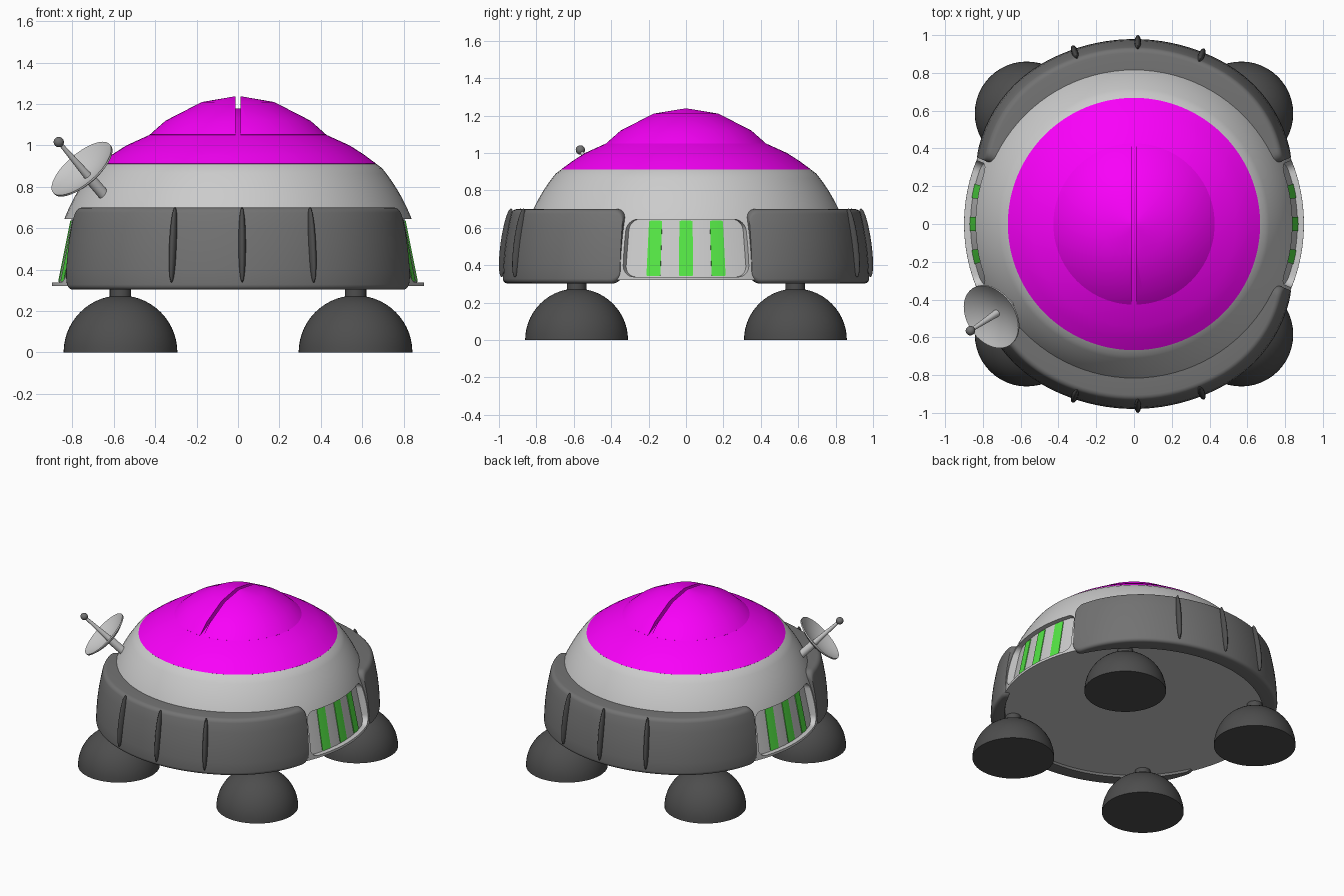
import bpy, bmesh, math
from mathutils import Matrix, Vector

if "Cube" in bpy.data.objects:
    bpy.data.objects.remove(bpy.data.objects["Cube"])

def material(name, rgb):
    m = bpy.data.materials.new(name)
    m.diffuse_color = (*rgb, 1)
    m.use_nodes = True
    m.node_tree.nodes["Principled BSDF"].inputs["Base Color"].default_value = m.diffuse_color
    return m

MAGENTA = material("magenta", (0.95, 0.0, 0.95))
GREEN = material("green", (0.09, 0.8, 0.06))
LIGHT = material("light_grey", (0.53, 0.53, 0.53))
MID = material("mid_grey", (0.17, 0.17, 0.17))
DARK = material("dark_grey", (0.075, 0.075, 0.075))

def finish(name, bm, mat=None, matrix=None, angle=35):
    bmesh.ops.remove_doubles(bm, verts=bm.verts, dist=1e-5)
    bmesh.ops.recalc_face_normals(bm, faces=bm.faces)
    me = bpy.data.meshes.new(name)
    bm.to_mesh(me)
    bm.free()
    ob = bpy.data.objects.new(name, me)
    bpy.context.collection.objects.link(ob)
    if matrix:
        ob.matrix_world = matrix
    if mat:
        me.materials.append(mat)
    smooth(ob, angle)
    return ob

def smooth(ob, angle=35):
    bpy.ops.object.select_all(action='DESELECT')
    ob.select_set(True)
    bpy.context.view_layer.objects.active = ob
    bpy.ops.object.shade_smooth_by_angle(angle=math.radians(angle))

def lathe(name, profile, mat=None, matrix=None, seg=96, angle=35):
    bm = bmesh.new()
    vs = [bm.verts.new((r, 0, z)) for r, z in profile]
    es = [bm.edges.new(p) for p in zip(vs, vs[1:])]
    bmesh.ops.spin(bm, geom=vs + es, axis=(0, 0, 1), cent=(0, 0, 0),
                   angle=2 * math.pi, steps=seg, use_merge=True)
    return finish(name, bm, mat, matrix, angle)

def panel(name, a0, a1, z0, z1, corner, rin, rout, fillet=0, n=48, mat=None):
    """Curved plate around the z axis with rounded corners (angles in degrees)."""
    bm = bmesh.new()
    loops = []
    for i in range(n + 1):
        a = a0 + (a1 - a0) * (1 - math.cos(math.pi * i / n)) / 2
        s = math.radians(min(a - a0, a1 - a)) * 0.87
        d = max(corner - s, 0)
        inset = corner - math.sqrt(max(corner ** 2 - d ** 2, 0))
        lo, hi = z0 + inset, z1 - inset
        f = min(fillet, (hi - lo) / 2)
        pts = [(rin(lo), lo)]
        steps = 5 if f else 1
        arc = [math.pi / 2 * k / 4 for k in range(steps)]
        for t in arc:
            z = lo + f * (1 - math.cos(t))
            pts.append((rout(z, a) - f * (1 - math.sin(t)), z))
        if f:
            for k in range(1, 5):
                z = lo + f + (hi - lo - 2 * f) * k / 5
                pts.append((rout(z, a), z))
        for t in reversed(arc):
            z = hi - f * (1 - math.cos(t))
            pts.append((rout(z, a) - f * (1 - math.sin(t)), z))
        pts.append((rin(hi), hi))
        c, sn = math.cos(math.radians(a)), math.sin(math.radians(a))
        loops.append([bm.verts.new((r * c, r * sn, z)) for r, z in pts])
    m = len(loops[0])
    for A, B in zip(loops, loops[1:]):
        for k in range(m):
            bm.faces.new((A[k], A[(k + 1) % m], B[(k + 1) % m], B[k]))
    bm.faces.new(loops[0])
    bm.faces.new(loops[-1])
    return finish(name, bm, mat)

def cut(ob, cutter):
    mod = ob.modifiers.new("cut", 'BOOLEAN')
    mod.operation, mod.solver, mod.object = 'DIFFERENCE', 'EXACT', cutter
    bpy.context.view_layer.objects.active = ob
    bpy.ops.object.modifier_apply(modifier=mod.name)
    bpy.data.objects.remove(cutter)
    smooth(ob)

# hemispherical hull with a flat floor
Z0, R = 0.32, 0.90
top = math.asin(0.57 / R)
hull = [(0, Z0)] + [(R * math.cos(top * i / 20), Z0 + R * math.sin(top * i / 20))
                    for i in range(21)] + [(0.667, 0.912), (0, 0.912)]
body = lathe("body", hull, LIGHT)

# recessed side windows with green stripes
floor = lambda z: 0.865 - 0.2 * (z - 0.34)
for side, mid in (("right", 0), ("left", 180)):
    cut(body, panel("window_cutter", mid - 22, mid + 22, 0.338, 0.645, 0.06,
                    floor, lambda z, a: 1.1, mat=LIGHT))
    for k in (-1, 0, 1):
        c = mid + k * 11.6
        panel(f"{side}_window_stripe", c - 2.5, c + 2.5, 0.342, 0.638, 0.005,
              lambda z: floor(z) - 0.02, lambda z, a: floor(z) + 0.005, n=8, mat=GREEN)

# front and back bumper bands, thinning toward their ends
def band_radius(z, a):
    e = min(a % 180, 180 - a % 180)
    u = min(max((e - 23) / 37, 0), 1)
    return (0.98 - 0.125 * (z - 0.3) - 0.075 * (1 - u) ** 2
            + 0.012 * math.sin(math.pi * (z - 0.3) / 0.4))

for side, a in (("back", 0), ("front", 180)):
    panel(f"{side}_band", a + 23, a + 157, 0.303, 0.70, 0.055,
          lambda z: math.sqrt(R * R - (z - Z0) ** 2) - 0.03, band_radius,
          fillet=0.025, n=72, mat=MID)

# upright ribs on the bands
for side, sy in (("front", -1), ("back", 1)):
    for x in (-0.313, 0.02, 0.357):
        y = sy * math.sqrt(0.961 ** 2 - x * x)
        bm = bmesh.new()
        bmesh.ops.create_uvsphere(bm, u_segments=20, v_segments=16, radius=1)
        finish(f"{side}_rib", bm, DARK, Matrix.Translation((x, y, 0.52))
               @ Matrix.Rotation(math.atan2(y, x), 4, 'Z')
               @ Matrix.Rotation(math.radians(-8), 4, 'Y')
               @ Matrix.Diagonal((0.03, 0.018, 0.185, 1)))

# magenta roof and its split cap
lathe("roof", [(0, 0.90), (0.66, 0.90), (0.668, 0.912), (0.61, 0.955), (0.54, 1.0),
               (0.43, 1.05), (0.25, 1.13), (0, 1.18)], MAGENTA)
cap = lathe("roof_cap", [(0, 1.0), (0.39, 1.0), (0.427, 1.052), (0.35, 1.12),
                         (0.175, 1.21), (0, 1.24)], MAGENTA)
bm = bmesh.new()
bmesh.ops.create_cube(bm, size=1, matrix=Matrix.Translation((0, 0, 1.1))
                      @ Matrix.Diagonal((0.026, 1.2, 0.6, 1)))
cut(cap, finish("slot_cutter", bm, MAGENTA))

# four hemispherical feet with short necks
foot = [(0, 0)] + [(0.275 * math.cos(math.pi / 2 * i / 14), 0.275 * math.sin(math.pi / 2 * i / 14))
                   for i in range(15)]
for sx, lr in ((-1, "left"), (1, "right")):
    for sy, fb in ((-1, "front"), (1, "back")):
        at = Matrix.Translation((sx * 0.568, sy * 0.585, 0))
        lathe(f"{fb}_{lr}_foot", foot, DARK, at, seg=48)
        lathe(f"{fb}_{lr}_neck", [(0, 0.26), (0.052, 0.26), (0.052, 0.33), (0, 0.33)],
              DARK, at, seg=24)

# dish antenna on the front left shoulder
axis = Vector((-0.108, -0.072, 0.126))
at = Matrix.Translation((-0.757, -0.492, 0.889)) @ axis.to_track_quat('Z', 'Y').to_matrix().to_4x4()
bowl = [(0.18 * i / 8, -0.05 + 0.05 * (i / 8) ** 2) for i in range(9)]
lathe("dish", [(r, z - 0.01) for r, z in bowl] + bowl[::-1], LIGHT, at, seg=48)
lathe("dish_mount", [(0, -0.18), (0.027, -0.18), (0.027, -0.05), (0, -0.05)], matrix=at, seg=24)
lathe("dish_feed", [(0, -0.052), (0.02, -0.052), (0.009, 0.18), (0, 0.18)], matrix=at, seg=20)
bm = bmesh.new()
bmesh.ops.create_uvsphere(bm, u_segments=20, v_segments=12, radius=0.025)
finish("dish_feed_ball", bm, MID, at @ Matrix.Translation((0, 0, 0.183)))
